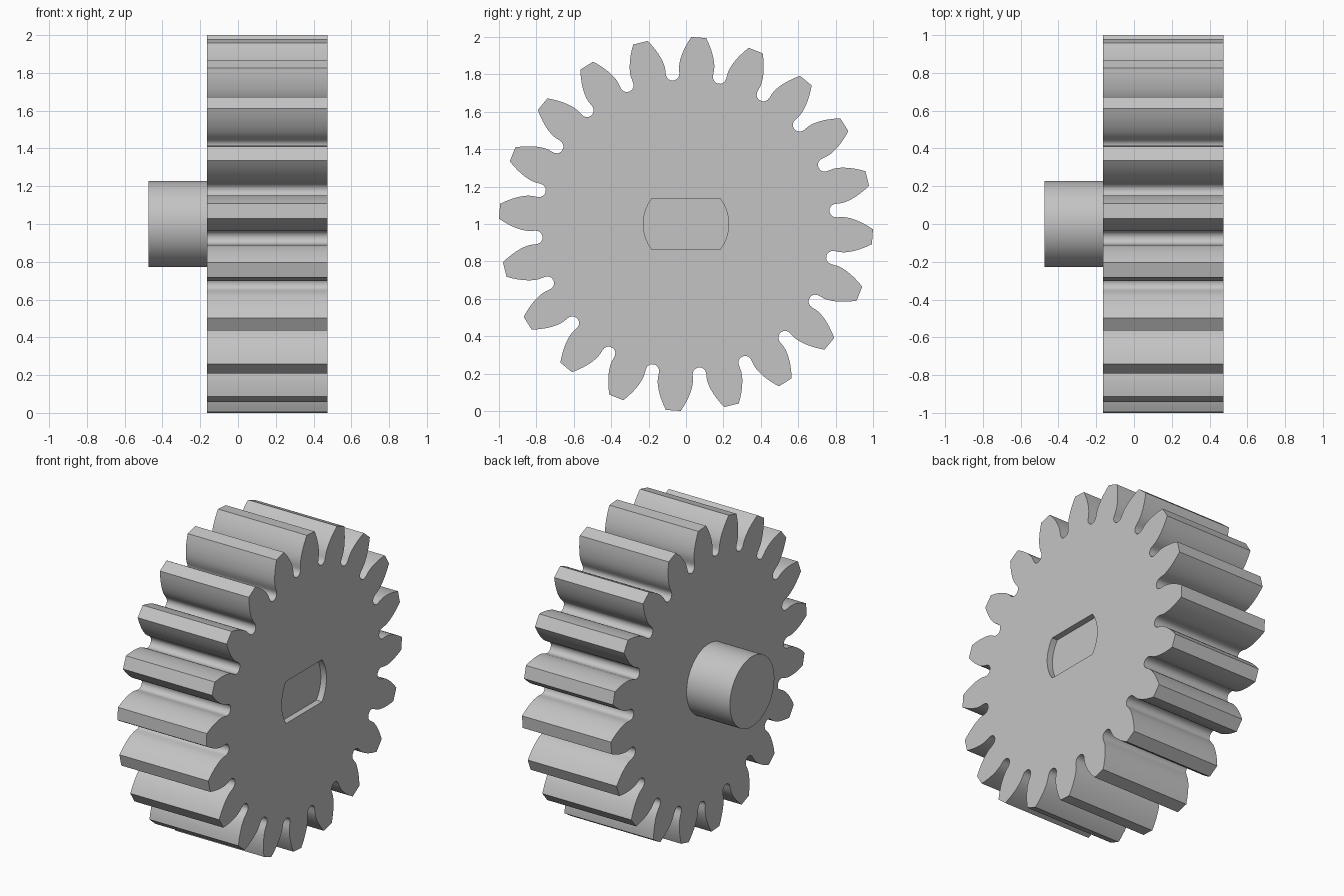
import bpy, bmesh, math

if "Cube" in bpy.data.objects:
    bpy.data.objects.remove(bpy.data.objects["Cube"])

TEETH = 20
TILT = math.radians(3.9)             # offset of the top tooth from vertical
TIP_R, BASE_R, VALLEY_R, FILLET = 1.0, 0.84, 0.806, 0.036
X_BACK, X_FACE, X_SHAFT = -0.163, 0.473, -0.473

grey = bpy.data.materials.new("grey metal")
grey.diffuse_color = (0.55, 0.55, 0.55, 1)
grey.use_nodes = True
grey.node_tree.nodes["Principled BSDF"].inputs["Base Color"].default_value = grey.diffuse_color


def extrude_profile(name, profile, x0, x1):
    """Extrude a closed (y, z) outline along x into a capped solid."""
    bm = bmesh.new()
    face = bm.faces.new([bm.verts.new((x0, y, z + 1)) for y, z in profile])
    ext = bmesh.ops.extrude_face_region(bm, geom=[face])
    verts = [g for g in ext["geom"] if isinstance(g, bmesh.types.BMVert)]
    bmesh.ops.translate(bm, verts=verts, vec=(x1 - x0, 0, 0))
    bmesh.ops.recalc_face_normals(bm, faces=bm.faces)
    mesh = bpy.data.meshes.new(name)
    bm.to_mesh(mesh)
    bm.free()
    mesh.materials.append(grey)
    obj = bpy.data.objects.new(name, mesh)
    bpy.context.collection.objects.link(obj)
    return obj


def smooth(obj):
    bpy.ops.object.select_all(action="DESELECT")
    obj.select_set(True)
    bpy.context.view_layer.objects.active = obj
    bpy.ops.object.shade_smooth_by_angle(angle=math.radians(30))


def involute(r):
    a = math.acos(min(1, BASE_R / r))
    return math.tan(a) - a


def half_angle(r):
    """Half the angular width of a tooth at radius r."""
    return 0.04 + involute(TIP_R) - involute(max(r, BASE_R))


def polar(r, a):
    return r * math.sin(a), r * math.cos(a)


# Gear outline: involute flanks joined by rounded valleys
outline = []
radii = [0.82 + (TIP_R - 0.82) * i / 9 for i in range(10)]
for t in range(TEETH):
    mid = TILT + t * math.tau / TEETH
    outline += [polar(r, mid - half_angle(r)) for r in radii]
    outline += [polar(r, mid + half_angle(r)) for r in reversed(radii)]
    valley = mid + math.pi / TEETH
    cy, cz = polar(VALLEY_R, valley)
    for i in range(11):
        a = valley - math.pi / 2 - math.pi * i / 10
        dy, dz = polar(FILLET, a)
        outline.append((cy + dy, cz + dz))
gear = extrude_profile("gear_wheel", outline, X_BACK, X_FACE)

# Shallow socket with two flat sides and two round ends
socket_r, flat = 0.228, 0.136
span = math.asin(flat / socket_r)
socket = []
for side in (0, math.pi):
    for i in range(17):
        a = side - span + 2 * span * i / 16
        socket.append((socket_r * math.cos(a), socket_r * math.sin(a)))
cutter = extrude_profile("socket_cutter", socket, X_FACE - 0.04, X_FACE + 0.1)

cut = gear.modifiers.new("socket", "BOOLEAN")
cut.operation, cut.solver, cut.object = "DIFFERENCE", "EXACT", cutter
bpy.context.view_layer.objects.active = gear
bpy.ops.object.modifier_apply(modifier=cut.name)
bpy.data.objects.remove(cutter)
smooth(gear)

# Round shaft on the back
circle = [polar(0.227, math.tau * i / 64) for i in range(64)]
smooth(extrude_profile("shaft", circle, X_SHAFT, X_BACK + 0.02))
